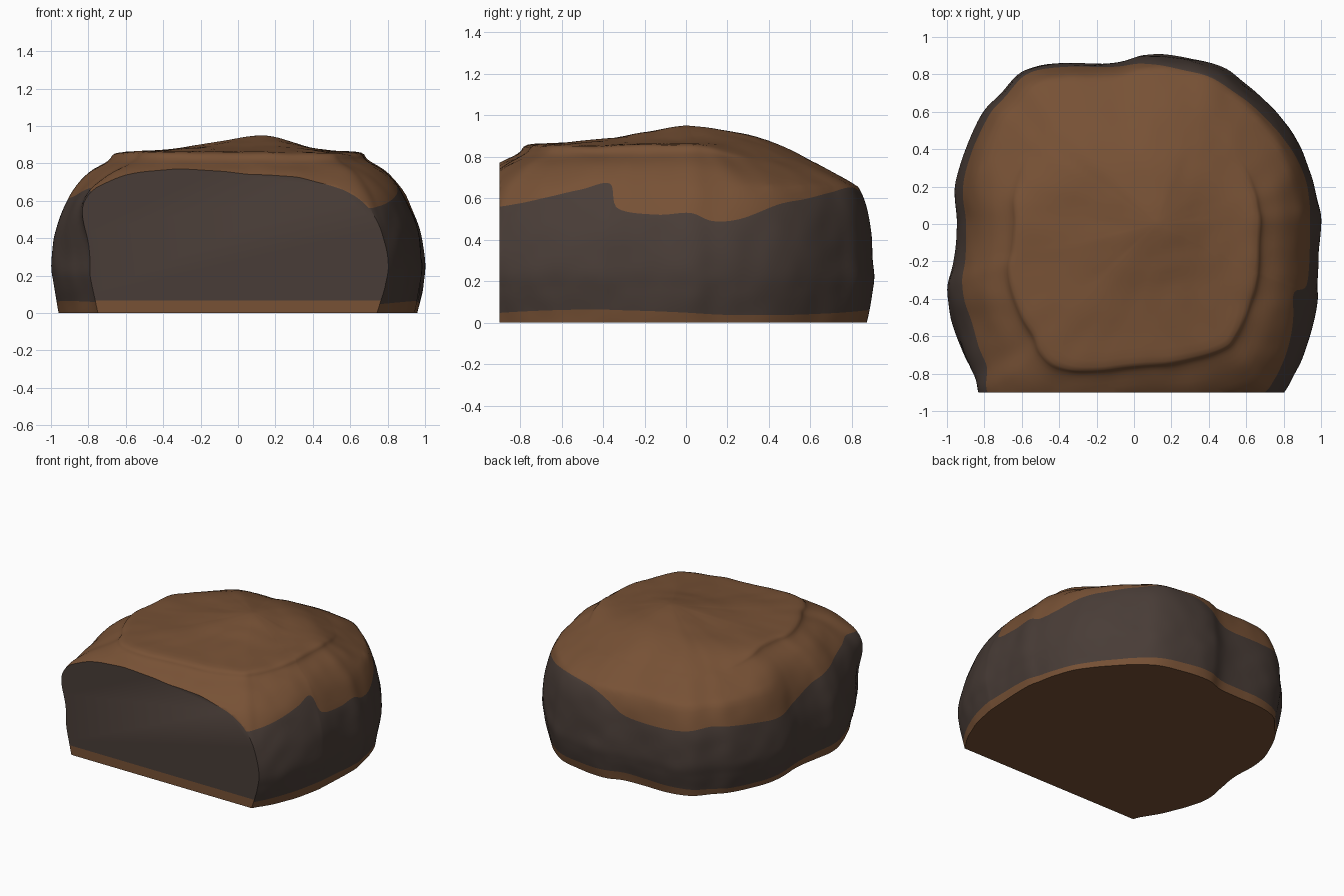
import bpy, bmesh, math
from mathutils import Vector, noise

if "Cube" in bpy.data.objects:
    bpy.data.objects.remove(bpy.data.objects["Cube"])


def make_material(name, color):
    mat = bpy.data.materials.new(name)
    mat.use_nodes = True
    mat.diffuse_color = color
    mat.node_tree.nodes["Principled BSDF"].inputs["Base Color"].default_value = color
    return mat


def ramp(value, start, end):
    """Smooth step from 0 at start to 1 at end."""
    t = min(max((value - start) / (end - start), 0), 1)
    return t * t * (3 - 2 * t)


def spline(points, t, closed=False):
    """Catmull-Rom through the points, t counted in points."""
    n = len(points)
    i = math.floor(t)
    f = t - i
    pick = (lambda k: points[k % n]) if closed else (lambda k: points[min(max(k, 0), n - 1)])
    a, b, c, d = (Vector(pick(i + k)) for k in (-1, 0, 1, 2))
    return b + (c - a) * (f / 2) + (2 * a - 5 * b + 4 * c - d) * (f * f / 2) \
        + (3 * b - a - 3 * c + d) * (f ** 3 / 2)


# Plan outline (x, y) with the height where the glaze ends
OUTLINE = [
    (.81, -.89, .57), (.89, -.74, .6), (.95, -.57, .64), (.98, -.42, .67),
    (.985, -.35, .55), (.99, -.15, .52), (1, .02, .53), (.98, .13, .49),
    (.95, .26, .5), (.87, .45, .57), (.75, .61, .6), (.6, .75, .63),
    (.45, .85, .65), (.2, .9, .63), (.05, .9, .58), (-.1, .86, .49),
    (-.4, .855, .48), (-.6, .81, .49), (-.72, .69, .51), (-.81, .59, .5),
    (-.9, .4, .48), (-.95, .2, .46), (-.945, 0, .5), (-.97, -.2, .56),
    (-1, -.35, .59), (-.97, -.53, .62), (-.89, -.73, .65), (-.8, -.88, .67),
    (-.74, -1.02, .65), (-.6, -1.13, .62), (-.36, -1.165, .6), (0, -1.13, .6),
    (.4, -1.09, .58), (.71, -.99, .56)]

# Side profile (plan scale, height) from the base to the crown
PROFILE = [
    (.96, 0), (.97, .05), (.99, .15), (1, .25), (.98, .4), (.935, .55),
    (.88, .66), (.8, .75), (.71, .805), (.685, .825), (.65, .857), (.5, .866),
    (.33, .885), (.2, .914), (.1, .937), (.015, .947)]


def profile_at_height(z):
    lo, hi = 0, len(PROFILE) - 1
    for _ in range(30):
        mid = (lo + hi) / 2
        if spline(PROFILE, mid).y < z:
            lo = mid
        else:
            hi = mid
    return lo


def surface_point(x, y, t):
    s, z = spline(PROFILE, t)
    px, py = x * s, y * s
    shoulder = ramp(z, .25, .62) * ramp(z, .86, .66)
    # the ledge on the crown melts into a plain dome towards the back
    back = ramp(py, 0, .4)
    if s < .88 and z > .5:
        z += back * (.95 - .38 * s * s - z)
    py += .03 * back * shoulder
    # overhanging shoulder at the front corner
    px -= .13 * shoulder * ramp(py, -.45, -.95) * ramp(px, -.3, -.65)
    # gentle lumps, kept off the flat base
    lump = noise.noise(Vector((px, py, z)) * 3.2)
    fine = noise.noise(Vector((px, py, z)) * 8 + Vector((5, 2, 1)))
    swell = 1 + .01 * lump + .005 * fine
    z += (.012 * lump + .005 * fine) * min(1, z * z)
    px += .12 * max(0, 1 - s / .6)
    return Vector((px * swell, py * swell, max(z, 0)))


glaze = make_material("brown_glaze", (.185, .083, .036, 1))
crumb = make_material("dark_crumb", (.066, .046, .038, 1))

# Loft the loaf in bands: base rim, side, glazed top
COLUMNS = 272
BANDS = (4, 22, 34)
bm = bmesh.new()
columns = []
for c in range(COLUMNS):
    x, y, edge = spline(OUTLINE, c * len(OUTLINE) / COLUMNS, True)
    rim = .05 + .014 * math.sin(c * math.tau / COLUMNS * 3)
    stops = [0, profile_at_height(rim), profile_at_height(edge), len(PROFILE) - 1]
    ts = [0]
    for count, a, b in zip(BANDS, stops, stops[1:]):
        ts += [a + (b - a) * (k + 1) / count for k in range(count)]
    columns.append([bm.verts.new(surface_point(x, y, t)) for t in ts])

for c in range(COLUMNS):
    left, right = columns[c], columns[(c + 1) % COLUMNS]
    for r in range(len(left) - 1):
        face = bm.faces.new((left[r], right[r], right[r + 1], left[r + 1]))
        face.material_index = int(BANDS[0] <= r < BANDS[0] + BANDS[1])
bm.faces.new([col[-1] for col in columns])
bm.faces.new([col[0] for col in reversed(columns)])

# Slice the front flat and close it
FRONT = -.9
cut = bmesh.ops.bisect_plane(
    bm, geom=bm.verts[:] + bm.edges[:] + bm.faces[:], dist=1e-5,
    plane_co=(0, FRONT, 0), plane_no=(0, -1, 0), clear_outer=True)
cut_edges = [e for e in cut["geom_cut"] if isinstance(e, bmesh.types.BMEdge)]
caps = bmesh.ops.contextual_create(bm, geom=cut_edges)["faces"]

# Split the cut face into the crumb and the thin base crust
parts = set(caps)
for f in caps:
    parts.update(f.edges)
    parts.update(f.verts)
bmesh.ops.bisect_plane(bm, geom=list(parts), dist=1e-5,
                       plane_co=(0, 0, .068), plane_no=(0, 0, 1))
bmesh.ops.recalc_face_normals(bm, faces=bm.faces[:])
for f in bm.faces:
    if f.normal.y < -.99 and all(abs(v.co.y - FRONT) < 1e-3 for v in f.verts):
        f.material_index = int(f.calc_center_median().z > .068)

mesh = bpy.data.meshes.new("cut_loaf")
bm.to_mesh(mesh)
bm.free()
mesh.materials.append(glaze)
mesh.materials.append(crumb)
loaf = bpy.data.objects.new("cut_loaf", mesh)
bpy.context.collection.objects.link(loaf)
bpy.context.view_layer.objects.active = loaf
loaf.select_set(True)
bpy.ops.object.shade_smooth_by_angle(angle=math.radians(45))
